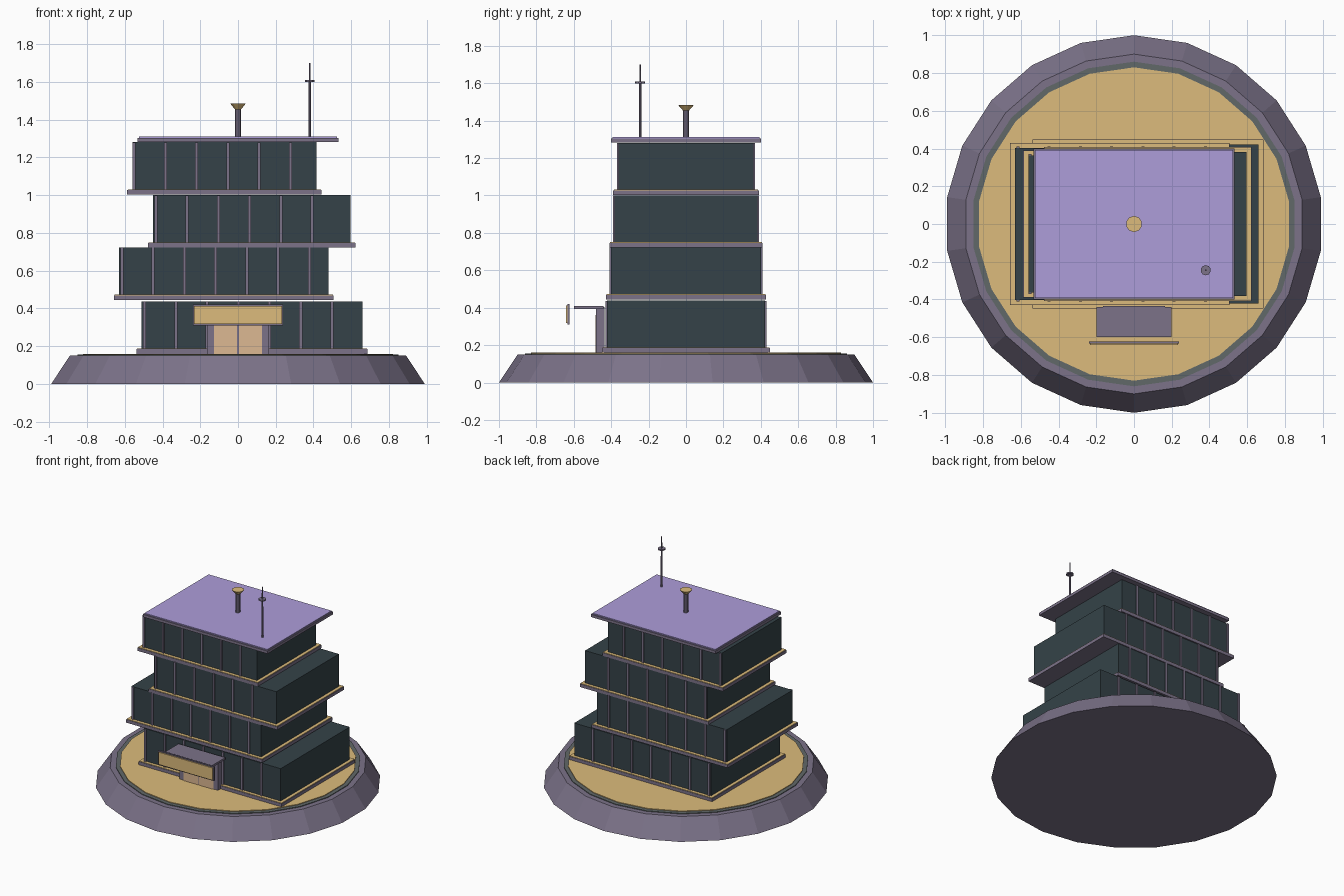
import bpy, math

if "Cube" in bpy.data.objects:
    bpy.data.objects.remove(bpy.data.objects["Cube"])


def mat(name, rgb):
    m = bpy.data.materials.new(name)
    m.diffuse_color = (*rgb, 1)
    m.use_nodes = True
    m.node_tree.nodes["Principled BSDF"].inputs["Base Color"].default_value = m.diffuse_color
    return m


STONE = mat("mauve stone", (0.20, 0.17, 0.25))
GLASS = mat("dark glass", (0.035, 0.055, 0.065))
SAND = mat("sand", (0.72, 0.50, 0.20))
GREEN = mat("grey green", (0.12, 0.14, 0.14))
ROOF = mat("lilac", (0.42, 0.34, 0.70))
PEACH = mat("peach", (0.72, 0.48, 0.29))


def box(name, x0, x1, y0, y1, z0, z1, m):
    bpy.ops.mesh.primitive_cube_add(size=1, location=((x0 + x1) / 2, (y0 + y1) / 2, (z0 + z1) / 2))
    o = bpy.context.object
    o.name = name
    o.scale = (x1 - x0, y1 - y0, z1 - z0)
    o.data.materials.append(m)
    return o


def cone(name, x, y, z0, z1, r0, r1, n, m):
    bpy.ops.mesh.primitive_cone_add(vertices=n, radius1=r0, radius2=r1, depth=z1 - z0,
                                    location=(x, y, (z0 + z1) / 2))
    o = bpy.context.object
    o.name = name
    o.data.materials.append(m)
    return o


# round plinth with an inlaid plaza
cone("plinth", 0, 0, 0, 0.15, 1.0, 0.9, 22, STONE)
cone("plaza_border", 0, 0, 0.14, 0.155, 0.86, 0.86, 22, GREEN)
cone("plaza", 0, 0, 0.14, 0.16, 0.83, 0.83, 22, SAND)

# staggered floors: x range, half depth, base height, mullion start, mullion count
floors = [
    (-0.51, 0.66, 0.422, 0.16, -0.495, 7),
    (-0.63, 0.48, 0.402, 0.445, -0.615, 7),
    (-0.45, 0.595, 0.382, 0.722, -0.435, 6),
    (-0.56, 0.415, 0.362, 1.003, -0.55, 6),
]
for i, (x0, x1, d, z, mx, count) in enumerate(floors, 1):
    e = 0.027
    box(f"floor_slab_{i}", x0 - e, x1 + e, -d - e, d + e, z, z + 0.024, STONE)
    box(f"slab_trim_{i}", x0 - e + 0.003, x1 + e - 0.003, -d - e + 0.003, d + e - 0.003,
        z + 0.02, z + 0.028, SAND)
    box(f"glass_storey_{i}", x0, x1, -d, d, z + 0.026, z + 0.278, GLASS)
    for k in range(count):
        x = mx + k * 0.1655
        for side, s in (("front", -1), ("back", 1)):
            ya, yb = sorted((s * (d - 0.01), s * (d + 0.008)))
            box(f"mullion_{i}_{side}_{k}", x - 0.008, x + 0.008, ya, yb, z + 0.026, z + 0.277, STONE)

# roof
box("roof_slab", -0.533, 0.533, -0.4, 0.4, 1.283, 1.304, STONE)
box("roof_deck", -0.525, 0.525, -0.392, 0.392, 1.3, 1.312, ROOF)

# roof vent
cone("vent_stem", 0, 0, 1.31, 1.456, 0.017, 0.017, 10, STONE)
cone("vent_funnel", 0, 0, 1.455, 1.485, 0.017, 0.043, 10, SAND)

# antenna
cone("antenna_mast", 0.38, -0.245, 1.31, 1.605, 0.007, 0.006, 8, STONE)
cone("antenna_tip", 0.38, -0.245, 1.6, 1.7, 0.005, 0.004, 8, STONE)
cone("antenna_disc", 0.38, -0.245, 1.6, 1.61, 0.027, 0.027, 10, STONE)

# entrance with double doors
box("entrance_frame", -0.165, 0.165, -0.48, -0.435, 0.16, 0.405, STONE)
for name, s in (("left", -1), ("right", 1)):
    xa, xb = sorted((s * 0.004, s * 0.128))
    box(f"door_{name}", xa, xb, -0.485, -0.475, 0.16, 0.36, PEACH)
box("canopy", -0.2, 0.2, -0.6, -0.44, 0.393, 0.408, STONE)

# blank sign board in front of the canopy
box("sign_back", -0.238, 0.238, -0.634, -0.622, 0.31, 0.42, STONE)
box("sign_panel", -0.232, 0.232, -0.642, -0.632, 0.317, 0.412, SAND)
